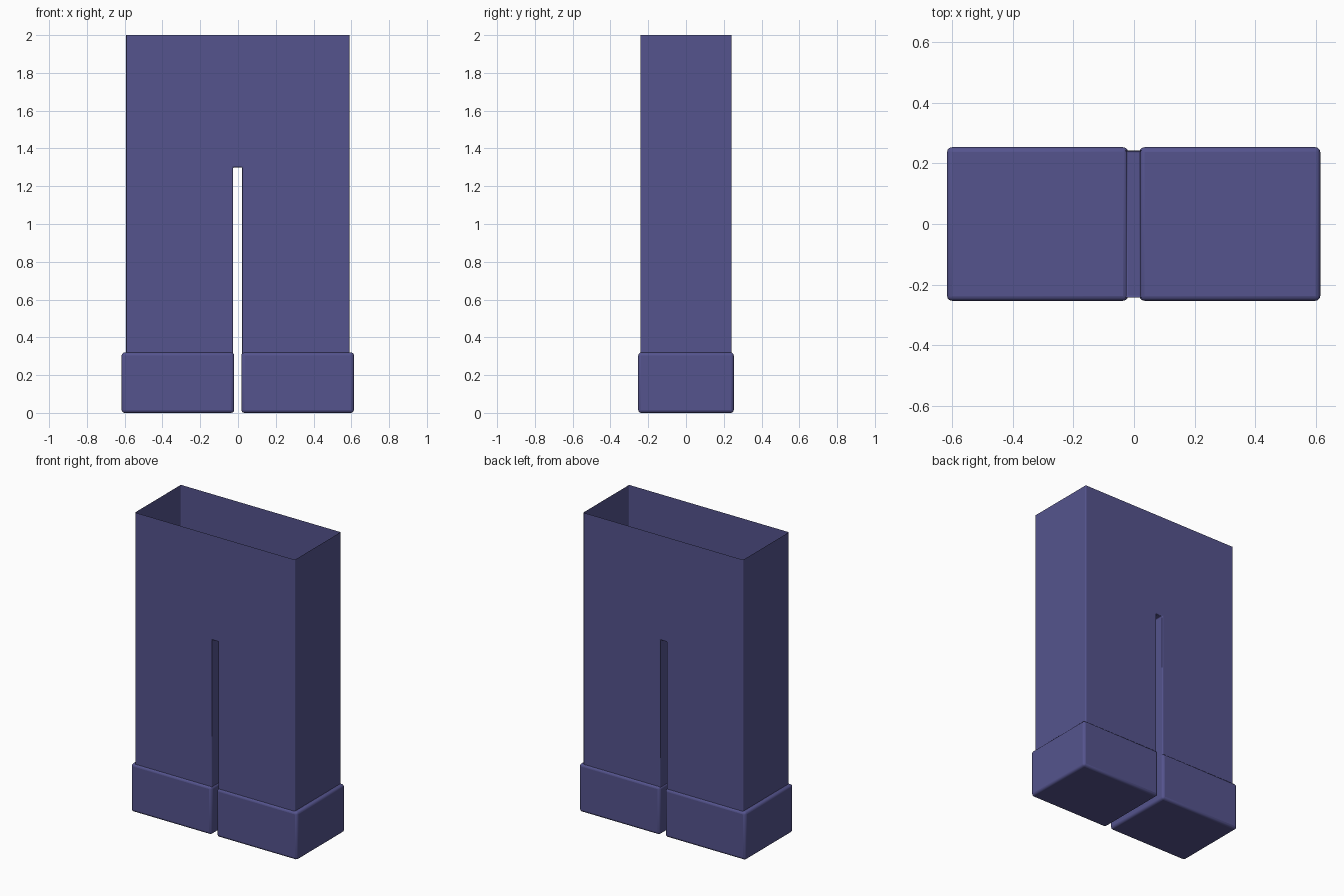
import bpy, bmesh, math

if "Cube" in bpy.data.objects:
    bpy.data.objects.remove(bpy.data.objects["Cube"])

denim = bpy.data.materials.new("indigo_blue")
denim.diffuse_color = (0.09, 0.088, 0.27, 1)
denim.use_nodes = True
denim.node_tree.nodes["Principled BSDF"].inputs["Base Color"].default_value = denim.diffuse_color


def finish(bm, name, bevel):
    bmesh.ops.recalc_face_normals(bm, faces=bm.faces)
    me = bpy.data.meshes.new(name)
    bm.to_mesh(me)
    bm.free()
    ob = bpy.data.objects.new(name, me)
    bpy.context.collection.objects.link(ob)
    me.materials.append(denim)
    mod = ob.modifiers.new("soft_edges", 'BEVEL')
    mod.width = bevel
    mod.segments = 3
    mod.limit_method = 'ANGLE'
    mod.angle_limit = math.radians(40)
    bpy.ops.object.select_all(action='DESELECT')
    ob.select_set(True)
    bpy.context.view_layer.objects.active = ob
    bpy.ops.object.shade_smooth_by_angle(angle=math.radians(40))
    return ob


# Trousers: front panel of quads, extruded in depth, left open at waist and hems
xs = (-0.592, -0.026, 0.022, 0.59)
zs = (0.31, 1.30, 2.0)
y0, y1 = -0.242, 0.242
bm = bmesh.new()
grid = [[bm.verts.new((x, y0, z)) for x in xs] for z in zs]
for r in range(2):
    for c in range(3):
        if (r, c) != (0, 1):  # gap between the legs
            bm.faces.new((grid[r][c], grid[r][c + 1], grid[r + 1][c + 1], grid[r + 1][c]))
ext = bmesh.ops.extrude_face_region(bm, geom=bm.faces[:], use_keep_orig=True)
bmesh.ops.translate(bm, verts=[g for g in ext["geom"] if isinstance(g, bmesh.types.BMVert)],
                    vec=(0, y1 - y0, 0))
bmesh.ops.recalc_face_normals(bm, faces=bm.faces)
openings = [f for f in bm.faces if all(abs(v.co.z - zs[0]) < 1e-4 for v in f.verts)
            or all(abs(v.co.z - zs[2]) < 1e-4 for v in f.verts)]
bmesh.ops.delete(bm, geom=openings, context='FACES')
finish(bm, "trousers", 0.006)

# Shoes: rounded closed blocks
for name, xa, xb in (("left_shoe", -0.616, -0.02), ("right_shoe", 0.018, 0.614)):
    bm = bmesh.new()
    bmesh.ops.create_cube(bm, size=1)
    for v in bm.verts:
        v.co = ((xa + xb) / 2 + v.co.x * (xb - xa), v.co.y * 0.506, 0.16 + v.co.z * 0.32)
    finish(bm, name, 0.016)
